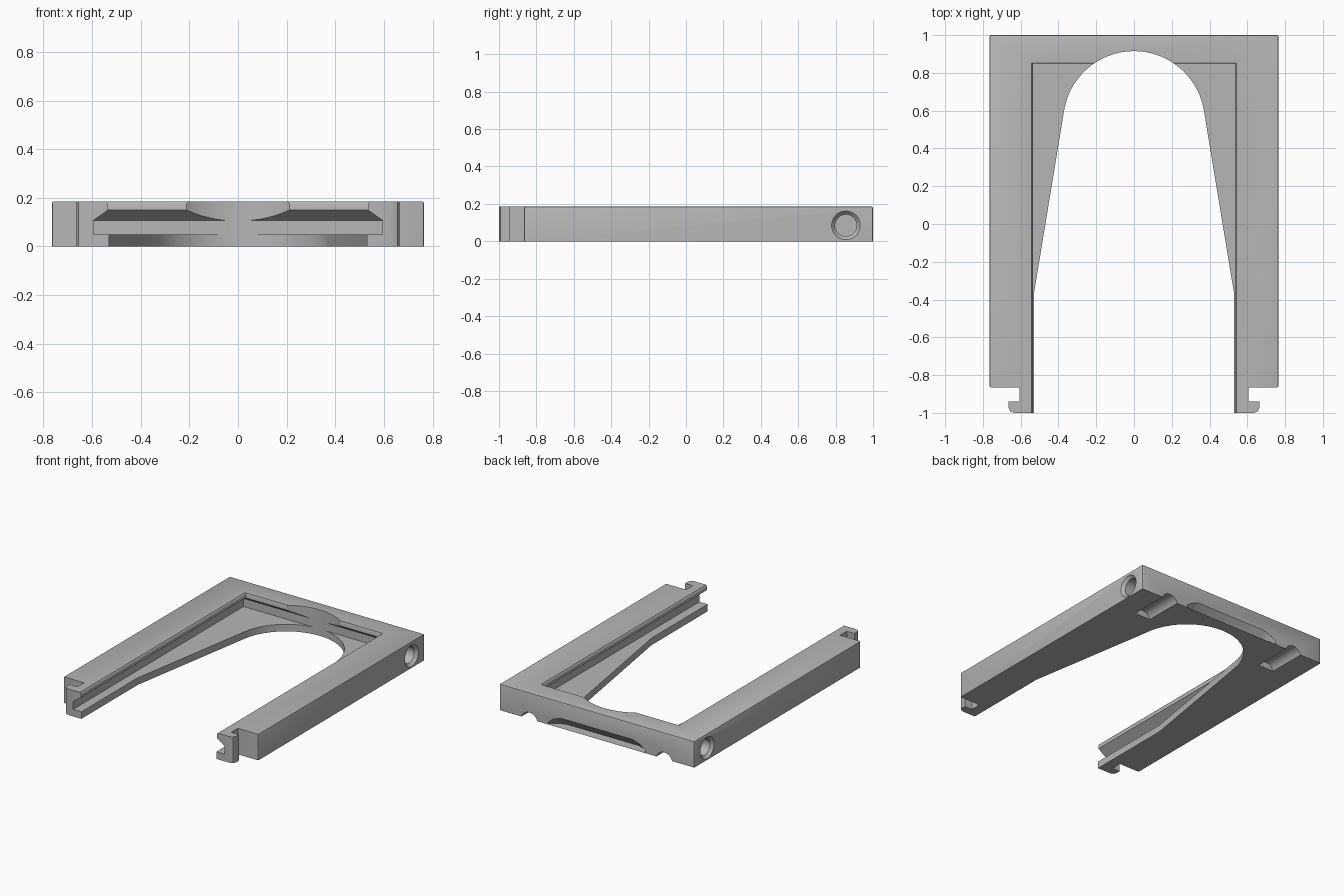
import bpy, bmesh, math
from mathutils import Matrix, Vector

old = bpy.data.objects.get("Cube")
if old:
    bpy.data.objects.remove(old, do_unlink=True)

HEIGHT = 0.185

grey = bpy.data.materials.new("plain grey")
grey.use_nodes = True
colour = (0.47, 0.47, 0.47, 1)
grey.diffuse_color = colour
grey.node_tree.nodes["Principled BSDF"].inputs["Base Color"].default_value = colour


def make_object(name, bm):
    bmesh.ops.recalc_face_normals(bm, faces=bm.faces)
    mesh = bpy.data.meshes.new(name)
    bm.to_mesh(mesh)
    bm.free()
    mesh.materials.append(grey)
    obj = bpy.data.objects.new(name, mesh)
    bpy.context.collection.objects.link(obj)
    return obj


def loft(bm, rings):
    """Skin a stack of equal-length rings and cap both ends."""
    rows = [[bm.verts.new(p) for p in ring] for ring in rings]
    for low, high in zip(rows, rows[1:]):
        for i in range(len(low)):
            j = (i + 1) % len(low)
            bm.faces.new((low[i], low[j], high[j], high[i]))
    bm.faces.new(rows[0][::-1])
    bm.faces.new(rows[-1])


def cut(target, name, bm):
    cutter = make_object(name, bm)
    cutter.hide_render = True
    mod = target.modifiers.new(name, "BOOLEAN")
    mod.operation = "DIFFERENCE"
    mod.solver = "EXACT"
    mod.object = cutter
    bpy.context.view_layer.objects.active = target
    bpy.ops.object.modifier_apply(modifier=mod.name)
    bpy.data.objects.remove(cutter, do_unlink=True)


def cylinder(bm, centre, axis, r1, r2, depth):
    turn = Vector((0, 0, 1)).rotation_difference(Vector(axis)).to_matrix().to_4x4()
    bmesh.ops.create_cone(bm, cap_ends=True, segments=48, radius1=r1, radius2=r2,
                          depth=depth, matrix=Matrix.Translation(centre) @ turn)


# U-shaped frame outline: outer edge, end hook, leg, arch; then mirrored
half = [(0.765, 1), (0.765, -0.865), (0.605, -0.865), (0.605, -0.94),
        (0.665, -0.94), (0.665, -0.97), (0.656, -0.991), (0.635, -1),
        (0.53, -1), (0.53, -0.37)]
STEPS = 24
for i in range(STEPS + 1):
    a = math.radians(9.4 + (90 - 9.4) * i / STEPS)
    half.append((0.375 * math.cos(a), 0.54 + 0.375 * math.sin(a)))
half[-1] = (0, 0.915)
outline = half + [(-x, y) for x, y in reversed(half[:-1])]

bm = bmesh.new()
loft(bm, [[(x, y, z) for x, y in outline] for z in (0, HEIGHT)])


# Soften the outer upper rim and the outer upright corners
def outer(v):
    return abs(v.co.x) > 0.76 or v.co.y > 0.99


rim = [e for e in bm.edges if all(outer(v) for v in e.verts)
       and any(v.co.z > 0.1 for v in e.verts)]
bmesh.ops.bevel(bm, geom=rim, offset=0.007, segments=2, profile=0.5, affect="EDGES")
frame = make_object("sliding_frame", bm)

# Dovetail slot along the legs and across the back
bm = bmesh.new()
sections = [(0.05, 0.595, 0.912), (0.107, 0.595, 0.912), (0.15, 0.534, 0.85),
            (0.174, 0.534, 0.85), (0.195, 0.548, 0.857)]
loft(bm, [[(-x, -1.1, z), (x, -1.1, z), (x, y, z), (-x, y, z)]
          for z, x, y in sections])
cut(frame, "slot_cutter", bm)

for side in (-1, 1):
    # Round pocket with a tapered mouth in each outer side
    bm = bmesh.new()
    cylinder(bm, (side * 0.74, 0.855, 0.085), (side, 0, 0), 0.058, 0.058, 0.16)
    cut(frame, "pocket_cutter", bm)
    bm = bmesh.new()
    cylinder(bm, (side * 0.76, 0.855, 0.085), (side, 0, 0), 0.058, 0.086, 0.03)
    cut(frame, "pocket_mouth_cutter", bm)
    # Half-round groove under each back corner
    bm = bmesh.new()
    cylinder(bm, (side * 0.53, 0.91, -0.02), (0, 1, 0), 0.065, 0.065, 0.38)
    cut(frame, "groove_cutter", bm)

# Finger scoop under the back edge
bm = bmesh.new()
loft(bm, [[(x, 1.05, -0.05), (x, 0.98 - d, -0.05), (x, 1.05, 0.02 + d)]
          for x, d in ((-0.38, 0.0), (-0.34, 0.03), (-0.28, 0.05),
                       (0.28, 0.05), (0.34, 0.03), (0.38, 0.0))])
bmesh.ops.translate(bm, vec=(0, 0, 0.05), verts=bm.verts)
cut(frame, "scoop_cutter", bm)

# Smooth the curved walls and keep the edges crisp
bpy.ops.object.select_all(action="DESELECT")
frame.select_set(True)
bpy.context.view_layer.objects.active = frame
bpy.ops.object.shade_smooth_by_angle(angle=math.radians(30))
